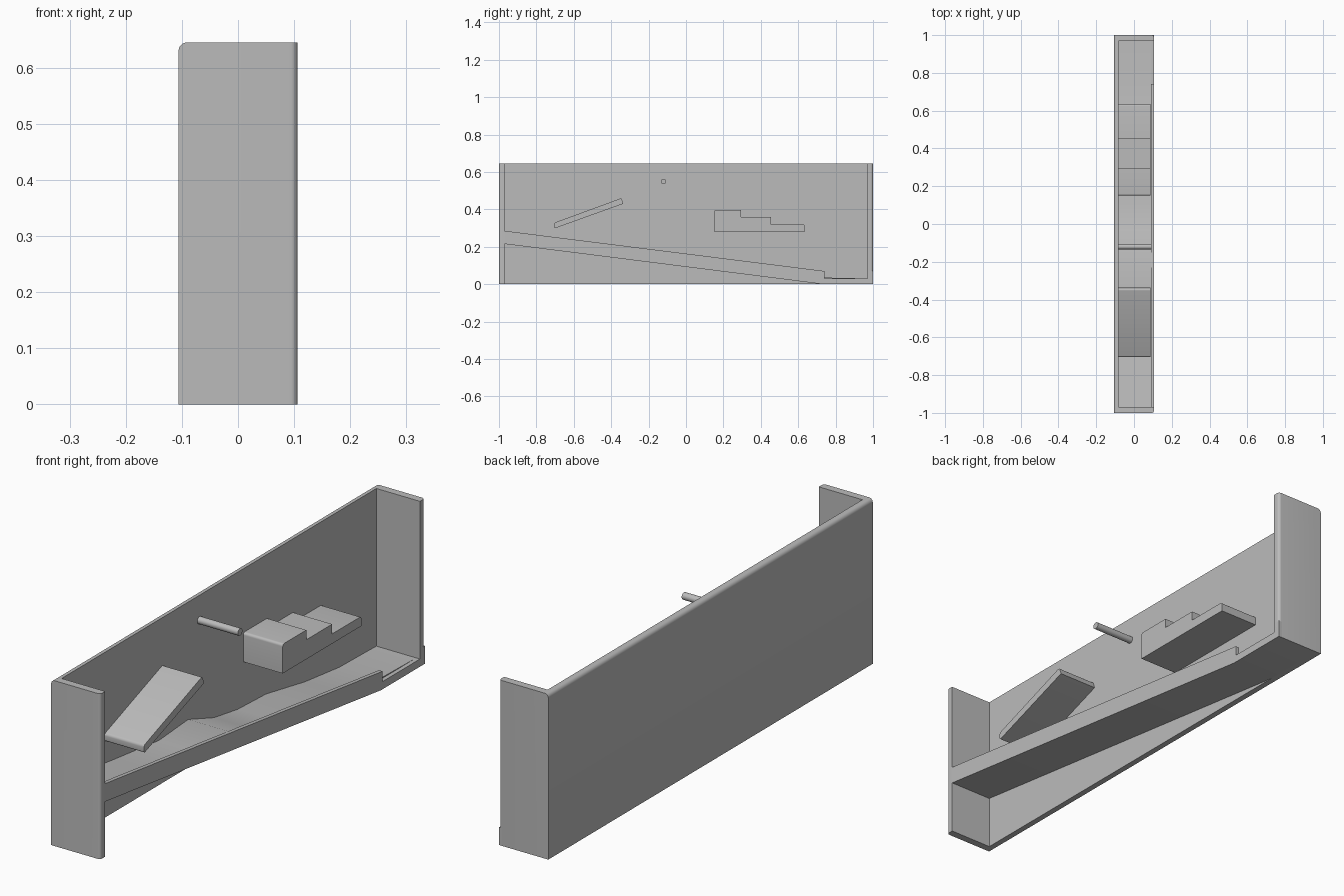
import bpy
import bmesh
from mathutils import Vector

cube = bpy.data.objects.get("Cube")
if cube:
    bpy.data.objects.remove(cube, do_unlink=True)

grey = bpy.data.materials.new("plain grey")
grey.use_nodes = True
colour = (0.5, 0.5, 0.5, 1)
grey.diffuse_color = colour
grey.node_tree.nodes["Principled BSDF"].inputs["Base Color"].default_value = colour

LEFT, RIGHT = -0.106, 0.106      # closed side and open side
INNER = LEFT + 0.024             # inside face of the back panel
HEIGHT = 0.645
END = 0.97                       # inside faces of the end walls


def extrude(name, points, direction, roundings=()):
    """Extrude a closed outline; roundings are (edge test, radius) pairs."""
    bm = bmesh.new()
    face = bm.faces.new([bm.verts.new(p) for p in points])
    moved = bmesh.ops.extrude_face_region(bm, geom=[face])["geom"]
    verts = [v for v in moved if isinstance(v, bmesh.types.BMVert)]
    bmesh.ops.translate(bm, verts=verts, vec=direction)
    if not any(f.is_valid and set(f.verts) == set(face.verts) for f in bm.faces):
        bm.faces.new([v for v in face.verts])
    for test, radius in roundings:
        edges = [e for e in bm.edges if test(e.verts[0].co, e.verts[1].co)]
        bmesh.ops.bevel(bm, geom=edges, offset=radius, segments=5,
                        profile=0.5, affect='EDGES')
    bmesh.ops.recalc_face_normals(bm, faces=bm.faces[:])
    mesh = bpy.data.meshes.new(name)
    bm.to_mesh(mesh)
    bm.free()
    return finish(bpy.data.objects.new(name, mesh), True)


def finish(obj, link=False):
    if link:
        bpy.context.collection.objects.link(obj)
    obj.data.materials.clear()
    obj.data.materials.append(grey)
    bpy.ops.object.select_all(action='DESELECT')
    obj.select_set(True)
    bpy.context.view_layer.objects.active = obj
    bpy.ops.object.shade_smooth_by_angle()
    return obj


def side_profile(name, outline, x0, x1, roundings=()):
    return extrude(name, [(x0, y, z) for y, z in outline],
                   Vector((x1 - x0, 0, 0)), roundings)


def across_at(spots):
    """Test for edges running across the model at given (y, z) spots."""
    return lambda a, b: abs(a.x - b.x) > 0.1 and any(
        abs(a.y - y) + abs(a.z - z) < 0.001 for y, z in spots)


# Back panel and both end walls as one U-shaped shell
u_shape = [(LEFT, -1), (RIGHT, -1), (RIGHT, -END), (INNER, -END),
           (INNER, END), (RIGHT, END), (RIGHT, 1), (LEFT, 1)]


def open_corner(a, b):
    return (abs(a.z - b.z) > 0.5 and min(a.x, b.x) > RIGHT - 0.001
            and abs(a.y) > 0.99)


def top_back(a, b):
    return (max(a.x, b.x) < LEFT + 0.001 and min(a.z, b.z) > HEIGHT - 0.001
            and abs(a.y - b.y) > 1)


extrude("outer_walls", [(x, y, 0) for x, y in u_shape], Vector((0, 0, HEIGHT)),
        [(open_corner, 0.012), (top_back, 0.015)])

# Thin rim along the open side of the ramp
side_profile("ramp_rim", [(-END, 0.215), (0.73, 0), (1, 0), (1, 0.07),
                          (END, 0.07), (END, 0.03), (0.74, 0.03),
                          (0.74, 0.07), (-END, 0.285)], 0.09, RIGHT)

# Sunken ramp floor with bumps
side_profile("ramp_floor", [(-END, 0.215), (0.73, 0), (END, 0), (END, 0.03),
                            (0.74, 0.035), (0.53, 0.059), (0.29, 0.103),
                            (0.115, 0.11), (-0.03, 0.133), (-0.19, 0.187),
                            (-0.37, 0.174), (-0.64, 0.205), (-END, 0.248)],
             INNER, 0.09)

# Sloping plate fixed to the back panel
side_profile("sloping_plate", [(-0.705, 0.297), (-0.335, 0.43),
                               (-0.345, 0.46), (-0.705, 0.328)], INNER, 0.088,
             [(across_at([(-0.705, 0.297), (-0.705, 0.328),
                          (-0.345, 0.46)]), 0.008)])

# Stepped block
side_profile("stepped_block", [(0.15, 0.282), (0.635, 0.282), (0.635, 0.32),
                               (0.455, 0.32), (0.455, 0.358), (0.295, 0.358),
                               (0.295, 0.396), (0.15, 0.396)], INNER, 0.088,
             [(across_at([(0.15, 0.396), (0.635, 0.32)]), 0.01)])

# Round peg
bpy.ops.mesh.primitive_cylinder_add(vertices=24, radius=0.014, depth=0.18,
                                    location=(0.003, -0.12, 0.548),
                                    rotation=(0, 1.570796, 0))
peg = bpy.context.object
peg.name = "peg"
finish(peg)
